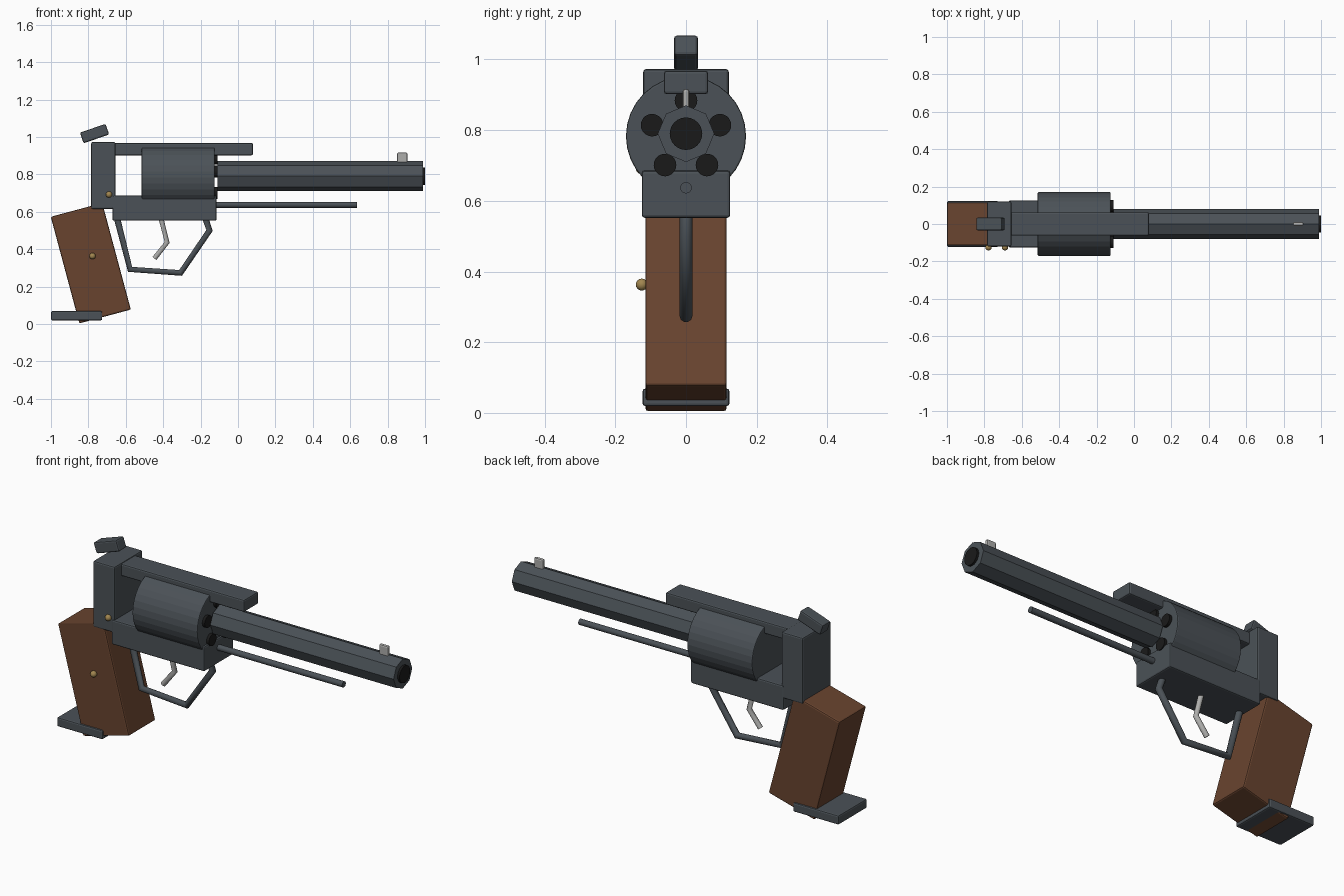
import bpy
import math
from mathutils import Vector

if "Cube" in bpy.data.objects:
    bpy.data.objects.remove(bpy.data.objects["Cube"], do_unlink=True)


def material(name, rgb, metallic=0.0):
    mat = bpy.data.materials.new(name)
    mat.use_nodes = True
    mat.diffuse_color = (*rgb, 1)
    shader = next(n for n in mat.node_tree.nodes if n.type == 'BSDF_PRINCIPLED')
    shader.inputs["Base Color"].default_value = (*rgb, 1)
    shader.inputs["Metallic"].default_value = metallic
    shader.inputs["Roughness"].default_value = 0.5
    return mat


steel = material("blued_steel", (0.07, 0.083, 0.095))
wood = material("walnut", (0.14, 0.057, 0.028))
brass = material("brass", (0.36, 0.24, 0.08))
silver = material("bright_steel", (0.42, 0.42, 0.41))
black = material("bore_black", (0.01, 0.01, 0.01))


def finish(name, mat, bevel=0.0):
    obj = bpy.context.object
    obj.name = name
    obj.data.materials.append(mat)
    if bevel:
        mod = obj.modifiers.new("edge_bevel", 'BEVEL')
        mod.width = bevel
        mod.segments = 2
        mod.limit_method = 'ANGLE'
        mod.angle_limit = math.radians(50)
    return obj


def box(name, center, size, mat, tilt=0, bevel=0.008):
    bpy.ops.mesh.primitive_cube_add(size=1, location=center)
    obj = bpy.context.object
    obj.scale = size
    bpy.ops.object.transform_apply(location=False, rotation=False, scale=True)
    obj.rotation_euler.y = math.radians(tilt)
    return finish(name, mat, bevel)


def rod(name, x0, x1, z, radius, sides, mat, y=0, bevel=0.0, smooth=True):
    """Cylinder lying along x."""
    bpy.ops.mesh.primitive_cylinder_add(
        vertices=sides, radius=radius, depth=x1 - x0,
        location=((x0 + x1) / 2, y, z), rotation=(0, math.pi / 2, 0))
    obj = finish(name, mat, bevel)
    if smooth:
        bpy.ops.object.shade_smooth_by_angle(angle=math.radians(35))
    return obj


def bent_bar(name, points, radius, mat):
    """Round bar through points in the xz plane."""
    curve = bpy.data.curves.new(name, 'CURVE')
    curve.dimensions = '3D'
    curve.bevel_depth = radius
    curve.bevel_resolution = 3
    curve.use_fill_caps = True
    spline = curve.splines.new('POLY')
    spline.points.add(len(points) - 1)
    for p, (x, z) in zip(spline.points, points):
        p.co = (x, 0, z, 1)
    obj = bpy.data.objects.new(name, curve)
    bpy.context.collection.objects.link(obj)
    curve.materials.append(mat)
    return obj


AXIS = 0.79        # barrel height
DRUM = 0.783       # drum height

# Barrel, bore and front sight
rod("barrel", -0.11, 0.988, AXIS, 0.08, 8, steel, bevel=0, smooth=False)
rod("bore", 0.9, 1.0, AXIS, 0.046, 24, black)
box("front_sight", (0.878, 0, 0.887), (0.056, 0.02, 0.06), silver)
rod("ejector_rod", -0.13, 0.635, 0.637, 0.016, 16, steel)

# Drum with five chambers
rod("drum", -0.515, -0.125, DRUM, 0.17, 32, steel, bevel=0.005, smooth=False)
for i in range(5):
    a = math.radians(90 + 72 * i)
    rod(f"chamber_{i + 1}", -0.2, -0.11, DRUM + 0.101 * math.sin(a),
        0.032, 20, black, y=0.101 * math.cos(a))

# Frame
box("top_strap", (-0.295, 0, 0.935), (0.75, 0.125, 0.066), steel)
box("rear_frame", (-0.72, 0, 0.794), (0.13, 0.242, 0.358), steel)
box("lower_frame", (-0.393, 0, 0.619), (0.556, 0.25, 0.134), steel)

# Hammer
box("hammer", (-0.767, 0, 1.018), (0.145, 0.068, 0.06), steel, tilt=-19)

# Grip and butt plate
box("grip", (-0.787, 0, 0.325), (0.285, 0.23, 0.59), wood, tilt=-15)
box("butt_plate", (-0.863, 0, 0.044), (0.274, 0.246, 0.05), steel)

# Brass screws on the right side
for name, x, z in (("grip_screw", -0.778, 0.363), ("frame_screw", -0.69, 0.692)):
    bpy.ops.mesh.primitive_uv_sphere_add(
        segments=12, ring_count=8, radius=0.017, location=(x, -0.125, z))
    finish(name, brass)
    bpy.ops.object.shade_smooth()

# Trigger and its guard
bent_bar("trigger_guard", [(-0.648, 0.57), (-0.577, 0.292), (-0.307, 0.273),
                           (-0.152, 0.5), (-0.18, 0.58)], 0.018, steel)
bent_bar("trigger", [(-0.413, 0.57), (-0.379, 0.436), (-0.447, 0.35)],
         0.014, silver)
